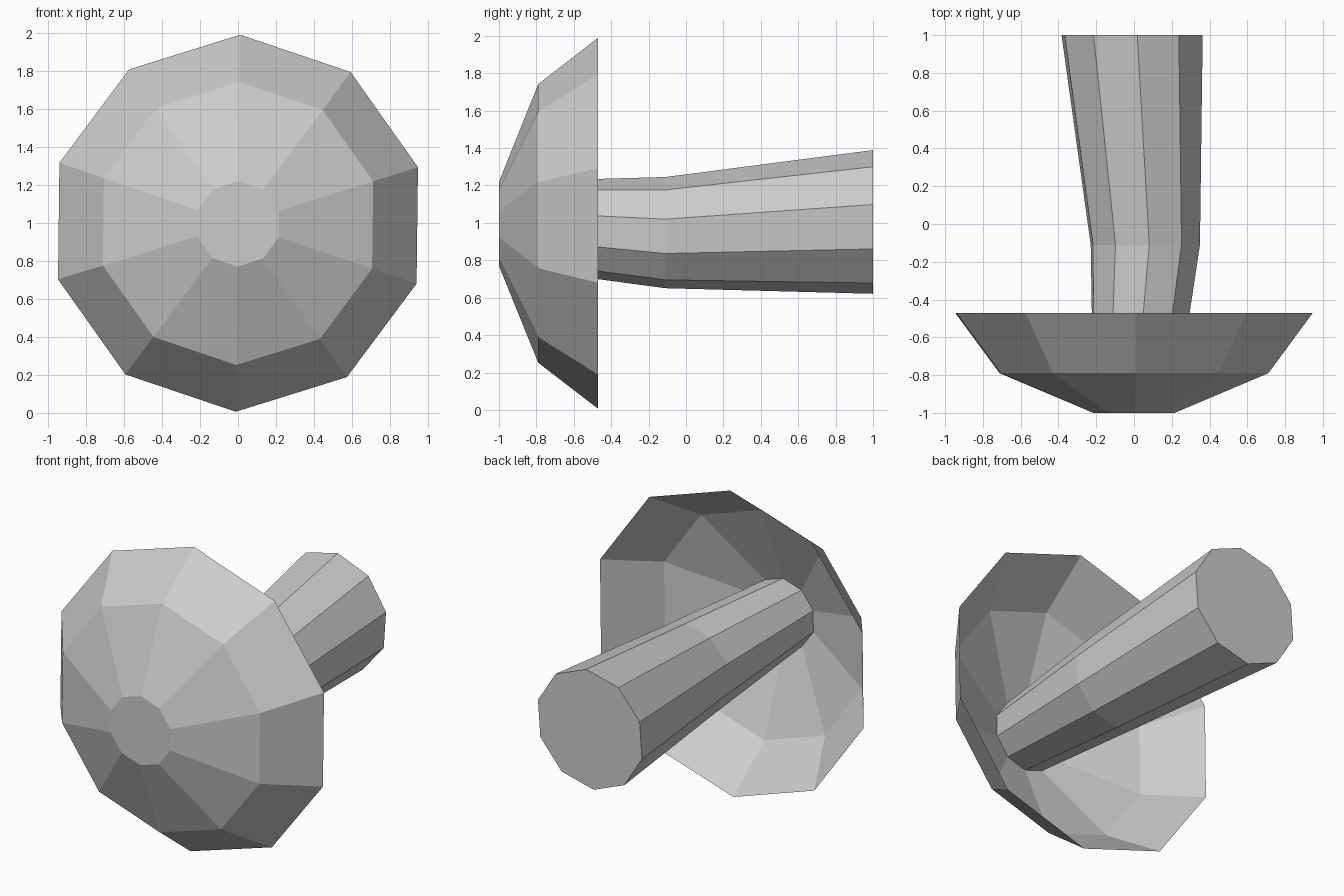
import bpy
import bmesh
from math import cos, sin, radians, tau

SIDES = 10

cube = bpy.data.objects.get("Cube")
if cube:
    bpy.data.objects.remove(cube, do_unlink=True)

# One plain grey for the whole model
grey = bpy.data.materials.new("light_grey")
grey.use_nodes = True
colour = (0.6, 0.6, 0.6, 1.0)
grey.diffuse_color = colour
grey.node_tree.nodes["Principled BSDF"].inputs["Base Color"].default_value = colour


def add_ring(bm, y, cx, cz, radius, tilt):
    """Ten-sided ring across the y axis; tilt turns it clockwise from the top."""
    verts = []
    for i in range(SIDES):
        a = radians(90 - tilt) - i * tau / SIDES
        verts.append(bm.verts.new((cx + radius * cos(a), y, cz + radius * sin(a))))
    return verts


def loft(name, rings, close_first=False, close_last=False, flip=False):
    """Skin a row of rings with flat quads, optionally closing either end."""
    bm = bmesh.new()
    loops = [add_ring(bm, *ring) for ring in rings]
    for a, b in zip(loops, loops[1:]):
        for i in range(SIDES):
            j = (i + 1) % SIDES
            bm.faces.new((a[i], b[i], b[j], a[j]))
    if close_first:
        bm.faces.new(loops[0])
    if close_last:
        bm.faces.new(loops[-1][::-1])
    bm.normal_update()
    # Turn every face away from the central axis and the ends
    middle_y = sum(r[0] for r in rings) / len(rings)
    for face in bm.faces:
        c = face.calc_center_median()
        if len(face.verts) == SIDES:
            outward = face.normal.y * (c.y - middle_y)
        else:
            outward = face.normal.x * c.x + face.normal.z * (c.z - 1)
        if outward < 0:
            face.normal_flip()
    mesh = bpy.data.meshes.new(name)
    bm.to_mesh(mesh)
    bm.free()
    mesh.materials.append(grey)
    obj = bpy.data.objects.new(name, mesh)
    bpy.context.collection.objects.link(obj)
    return obj


# Cap: thin open bowl facing the front, hollow at the back
# (y, centre x, centre z, radius, tilt)
tip = (-1.0, 0, 0.995, 0.225, 0.7)
loft("cap", [tip, (-0.79, 0, 0.997, 0.745, 0.7), (-0.47, 0, 0.998, 0.992, 0.7)],
     close_first=True)

# Stem: grows out of the cap's inner ring, bends slightly, widens to the back
loft("stem", [tip, (-0.11, 0.06, 0.948, 0.298, 4), (1.0, -0.01, 1.005, 0.385, 4)],
     close_last=True)
